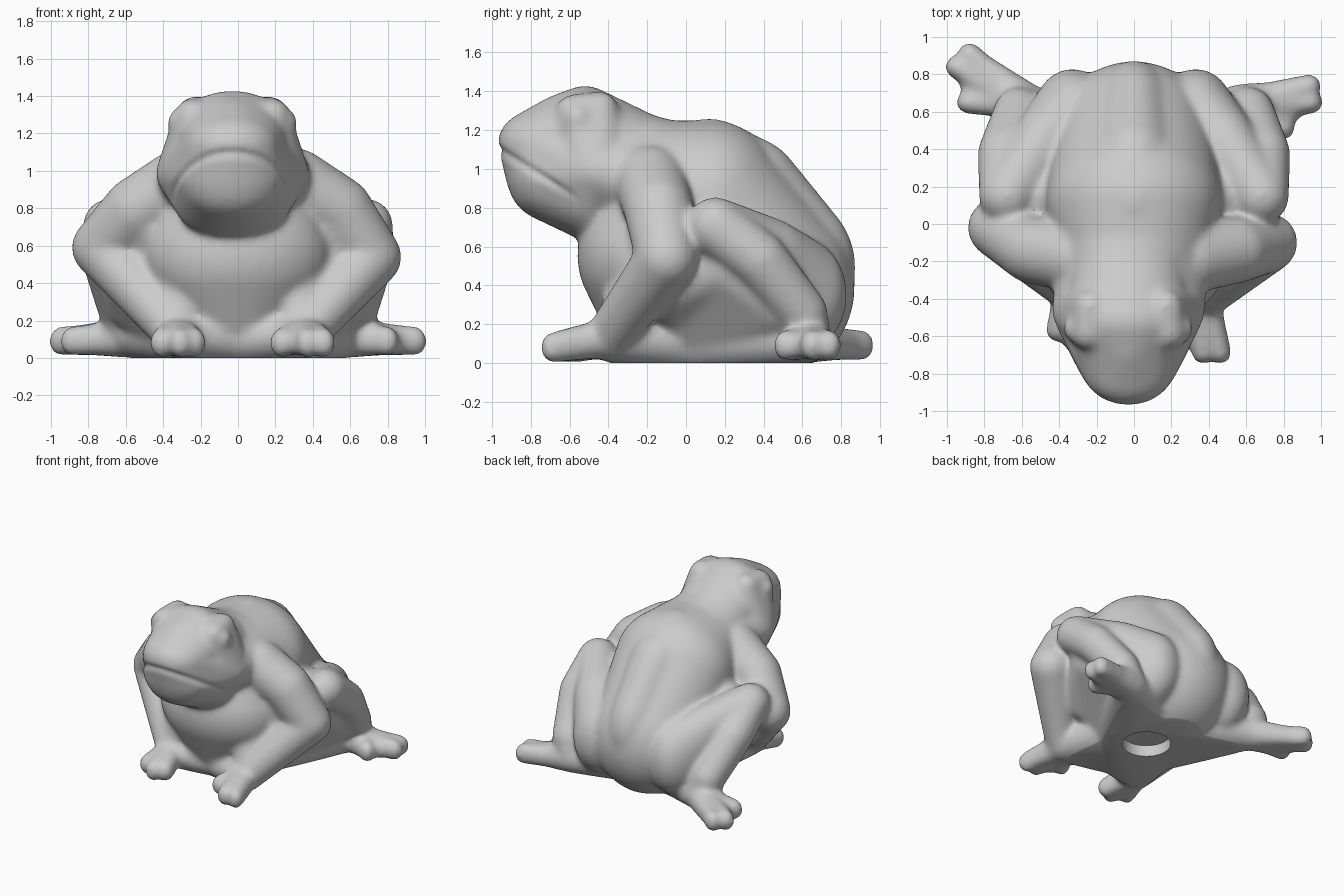
import bpy, bmesh, math
from mathutils import Vector

if "Cube" in bpy.data.objects:
    bpy.data.objects.remove(bpy.data.objects["Cube"])

# Unit sphere directions shared by every blob
ball = bmesh.new()
bmesh.ops.create_icosphere(ball, subdivisions=4, radius=1)
DIRS = [v.co.copy() for v in ball.verts]
ball.free()
frog = bmesh.new()


def blob(x, y, z, rx, ry=None, rz=None):
    return Vector((x, y, z)), Vector((rx, ry or rx, rz or rx))


def hull(*blobs):
    """Convex skin stretched over some ellipsoids, added to the frog."""
    bm = bmesh.new()
    for c, r in blobs:
        for d in DIRS:
            bm.verts.new(c + Vector((d.x * r.x, d.y * r.y, d.z * r.z)))
    bmesh.ops.convex_hull(bm, input=bm.verts[:])
    bmesh.ops.delete(bm, geom=[v for v in bm.verts if not v.link_faces], context='VERTS')
    bmesh.ops.recalc_face_normals(bm, faces=bm.faces[:])
    me = bpy.data.meshes.new("part")
    bm.to_mesh(me)
    bm.free()
    frog.from_mesh(me)
    bpy.data.meshes.remove(me)


def chain(*blobs):
    for a, b in zip(blobs, blobs[1:]):
        hull(a, b)


# Torso: shoulders, back, rump, belly and flat base
shoulders = blob(0, -.1, .93, .40, .3, .33)
back = blob(0, .13, .85, .47, .38, .41)
rump = blob(0, .45, .40, .44, .42, .45)
belly = blob(0, -.19, .56, .50, .37, .38)
base = blob(0, .08, .1, .34, .45, .2)
chain(shoulders, back, rump, belly, shoulders)
chain(belly, base, rump)
hull(blob(0, .12, 1.0, .24, .27, .27), blob(0, .3, .88, .24, .3, .3), blob(0, .5, .5, .24, .375, .4))

# Head: cranium with snout, cheeks, jaw and neck
HX = -.03
cranium = blob(HX, -.52, 1.19, .32, .20, .25)
cheeks = blob(HX, -.46, 1.0, .41, .25, .22)
snout = blob(HX, -.76, 1.145, .25, .21, .17)
hull(cranium, snout, blob(HX, -.66, 1.26, .17, .13, .13))
hull(cranium, cheeks)
hull(cheeks, snout, blob(HX, -.70, .98, .29, .23, .21))
hull(cheeks, blob(HX, -.70, .96, .28, .22, .22), blob(HX, -.50, .88, .33, .2, .24))
chain(cranium, blob(HX, -.25, 1.05, .31, .25, .25), shoulders)
hull(cheeks, shoulders)

# Limbs: elbow, wrist, finger and toe positions differ a little between the sides
SIDES = {
    1: dict(elbow=(.715, -.10, .55), wrist=(.36, -.40, .14),
            fingers=((.46, -.69), (.37, -.69), (.23, -.56)),
            toes=((.94, .74), (.95, .65), (.80, .51))),
    -1: dict(elbow=(-.73, -.02, .60), wrist=(-.33, -.36, .14),
             fingers=((-.41, -.57), (-.31, -.64), (-.23, -.60)),
             toes=((-.88, .91), (-.95, .84), (-.89, .65))),
}
for s, p in SIDES.items():
    # Brow mound and eye
    hull(blob(HX + s * .20, -.44, 1.32, .09), blob(HX + s * .215, -.58, 1.30, .095), cheeks)
    hull(blob(HX + s * .275, -.56, 1.27, .075))
    # Arm, with the skin that joins it to the chest
    elbow = blob(*p["elbow"], .16)
    wrist = blob(*p["wrist"], .12)
    ex, ey, ez = p["elbow"]
    inner = blob(ex * .8, ey, ez - .04, .13)
    chain(blob(s * .31, -.18, .94, .19), blob(s * .54, -.14, .80, .18), elbow, wrist)
    hull(wrist, base)
    hull(inner, blob(*p["wrist"], .09), blob(s * .28, -.15, .48, .22))
    hull(inner, blob(s * .5, -.15, .76, .14), blob(s * .28, -.1, .6, .22))
    # Hand
    for x, y in p["fingers"]:
        hull(blob(*p["wrist"], .10), blob(x, y, .09, .062, .062, .08))
    hull(blob(*p["wrist"], .10), *(blob(x, y, .085, .045, .03, .055) for x, y in p["fingers"]))
    # Thigh and shin
    knee = blob(s * .68, .15, .715, .15)
    chain(blob(s * .33, .58, .36, .21, .25, .30), blob(s * .49, .42, .56, .17, .2, .20), knee)
    ankle = blob(s * .62, .60, .27, .13)
    chain(knee, blob(s * .69, .38, .54, .145), ankle)
    # Flank under the thigh, sloping in to the base
    flank = blob(s * .58, .2, .5, .15)
    hull(flank, blob(s * .55, .48, .3, .15), base)
    hull(flank, blob(s * .45, -.1, .36, .12), blob(s * .15, .1, .2, .2))
    hull(flank, blob(s * .58, .16, .62, .14), blob(s * .28, .12, .7, .2), blob(s * .3, .4, .5, .2))
    # Hind foot
    heel = blob(s * .57, .63, .13, .12)
    chain(ankle, heel, base)
    for x, y in p["toes"]:
        hull(blob(s * .62, .65, .12, .09), blob(x, y, .1, .062, .062, .08))
    hull(heel, *(blob(x * .97, y, .095, .04, .03, .06) for x, y in p["toes"]))

mesh = bpy.data.meshes.new("frog")
frog.to_mesh(mesh)
frog.free()
body = bpy.data.objects.new("frog", mesh)
bpy.context.collection.objects.link(body)
bpy.context.view_layer.objects.active = body


def apply(kind, **settings):
    m = body.modifiers.new(kind, kind)
    for k, v in settings.items():
        setattr(m, k, v)
    bpy.context.view_layer.objects.active = body
    bpy.ops.object.modifier_apply(modifier=m.name)


# Fuse all parts into one soft skin
apply('REMESH', mode='VOXEL', voxel_size=.016)
apply('SMOOTH', factor=.5, iterations=26)

# Mouth line
normals = [v.normal.copy() for v in body.data.vertices]
for v, n in zip(body.data.vertices, normals):
    x, y, z = v.co
    if y < -.54 and z > .78:
        d = z - (1.10 - .62 * (y + .95))
        v.co -= n * .014 * math.exp(-(d / .022) ** 2) * min(1, (-.54 - y) / .15)

# Flat underside and round socket
bpy.ops.mesh.primitive_cube_add(size=1, location=(0, 0, -.49))
floor_cut = bpy.context.object
floor_cut.scale = (3, 3, 1)
bpy.ops.mesh.primitive_cylinder_add(vertices=48, radius=.18, depth=.2, location=(.04, .19, 0))
socket_cut = bpy.context.object
for cutter in (floor_cut, socket_cut):
    cutter.hide_render = True
    bpy.context.view_layer.update()
    apply('BOOLEAN', object=cutter, operation='DIFFERENCE', solver='EXACT')
    bpy.data.objects.remove(cutter)
body.location.z = -.01

bpy.ops.object.select_all(action='DESELECT')
body.select_set(True)
bpy.context.view_layer.objects.active = body
bpy.ops.object.shade_smooth_by_angle(angle=math.radians(50))
